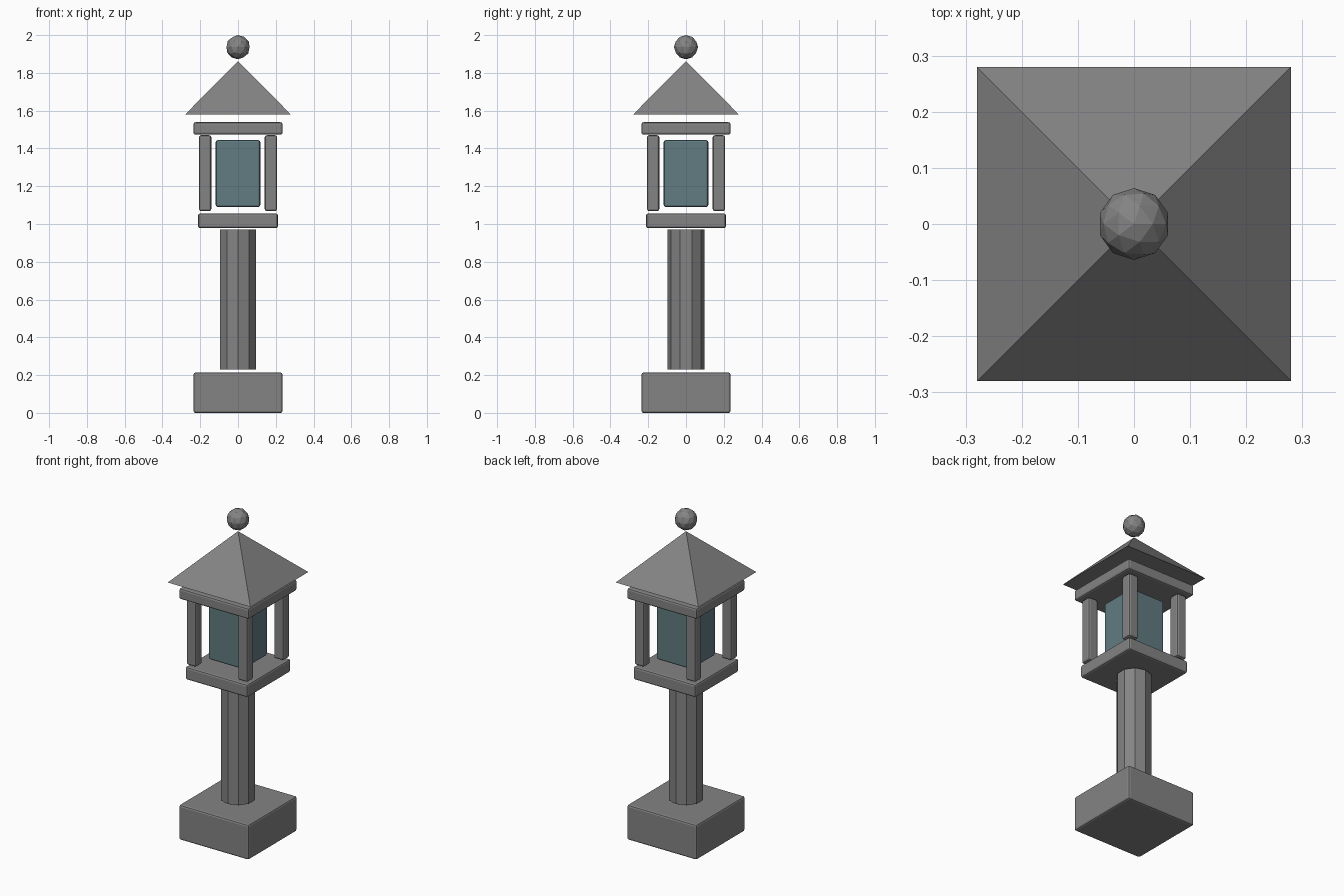
import bpy
import bmesh
from mathutils import Matrix, Vector

old = bpy.data.objects.get("Cube")
if old:
    bpy.data.objects.remove(old, do_unlink=True)


def make_material(name, rgb):
    mat = bpy.data.materials.new(name)
    mat.use_nodes = True
    mat.diffuse_color = (*rgb, 1)
    bsdf = next(n for n in mat.node_tree.nodes if n.type == 'BSDF_PRINCIPLED')
    bsdf.inputs["Base Color"].default_value = (*rgb, 1)
    return mat


stone = make_material("grey stone", (0.23, 0.23, 0.23))
glass = make_material("blue grey glass", (0.12, 0.20, 0.22))


def add_object(name, bm, mat):
    mesh = bpy.data.meshes.new(name)
    bm.to_mesh(mesh)
    bm.free()
    mesh.materials.append(mat)
    obj = bpy.data.objects.new(name, mesh)
    bpy.context.collection.objects.link(obj)
    return obj


def block(name, half, bottom, top, mat=stone, x=0, y=0, bevel=0.011):
    """Square block with softened edges."""
    bm = bmesh.new()
    bmesh.ops.create_cube(bm, size=1)
    bmesh.ops.scale(bm, vec=(2 * half, 2 * half, top - bottom), verts=bm.verts)
    bmesh.ops.translate(bm, vec=(x, y, (top + bottom) / 2), verts=bm.verts)
    obj = add_object(name, bm, mat)
    mod = obj.modifiers.new("soft edges", 'BEVEL')
    mod.width = bevel
    mod.segments = 2
    return obj


def cone(name, sides, r_bottom, r_top, bottom, top, turn=0):
    """Closed prism or pyramid standing on z = bottom."""
    bm = bmesh.new()
    bmesh.ops.create_cone(bm, cap_ends=True, segments=sides, radius1=r_bottom,
                          radius2=r_top, depth=top - bottom,
                          matrix=Matrix.Rotation(turn, 4, 'Z'))
    bmesh.ops.remove_doubles(bm, verts=bm.verts, dist=1e-5)
    # Centre the outline whichever way the first corner points
    bmesh.ops.translate(bm, vec=(0, 0, (top + bottom) / 2), verts=bm.verts)
    bmesh.ops.recalc_face_normals(bm, faces=bm.faces)
    return add_object(name, bm, stone)


QUARTER = 1.5707963

# Plinth and ten-sided post with corners on the y axis
block("base", 0.236, 0, 0.214)
post = cone("post", 10, 0.099, 0.099, 0.23, 0.97)
if max(v.co.x for v in post.data.vertices) > 0.097:
    post.data.transform(Matrix.Rotation(QUARTER, 4, 'Z'))

# Lantern housing
block("lower_plate", 0.211, 0.978, 1.056)
block("lamp_glass", 0.118, 1.09, 1.444, glass)
for side, x in (("left", 1), ("right", -1)):
    for end, y in (("front", -1), ("back", 1)):
        block(f"{end}_{side}_pillar", 0.033, 1.068, 1.47,
              x=x * 0.174, y=y * 0.174, bevel=0.012)
block("upper_plate", 0.236, 1.473, 1.539)

# Pyramid roof and faceted finial
cone("roof", 4, 0.28 * 2 ** 0.5, 0, 1.58, 1.862, turn=QUARTER / 2)
bm = bmesh.new()
bmesh.ops.create_icosphere(bm, subdivisions=2, radius=0.064,
                           matrix=Matrix.Translation(Vector((0, 0, 1.936))))
add_object("finial", bm, stone)
